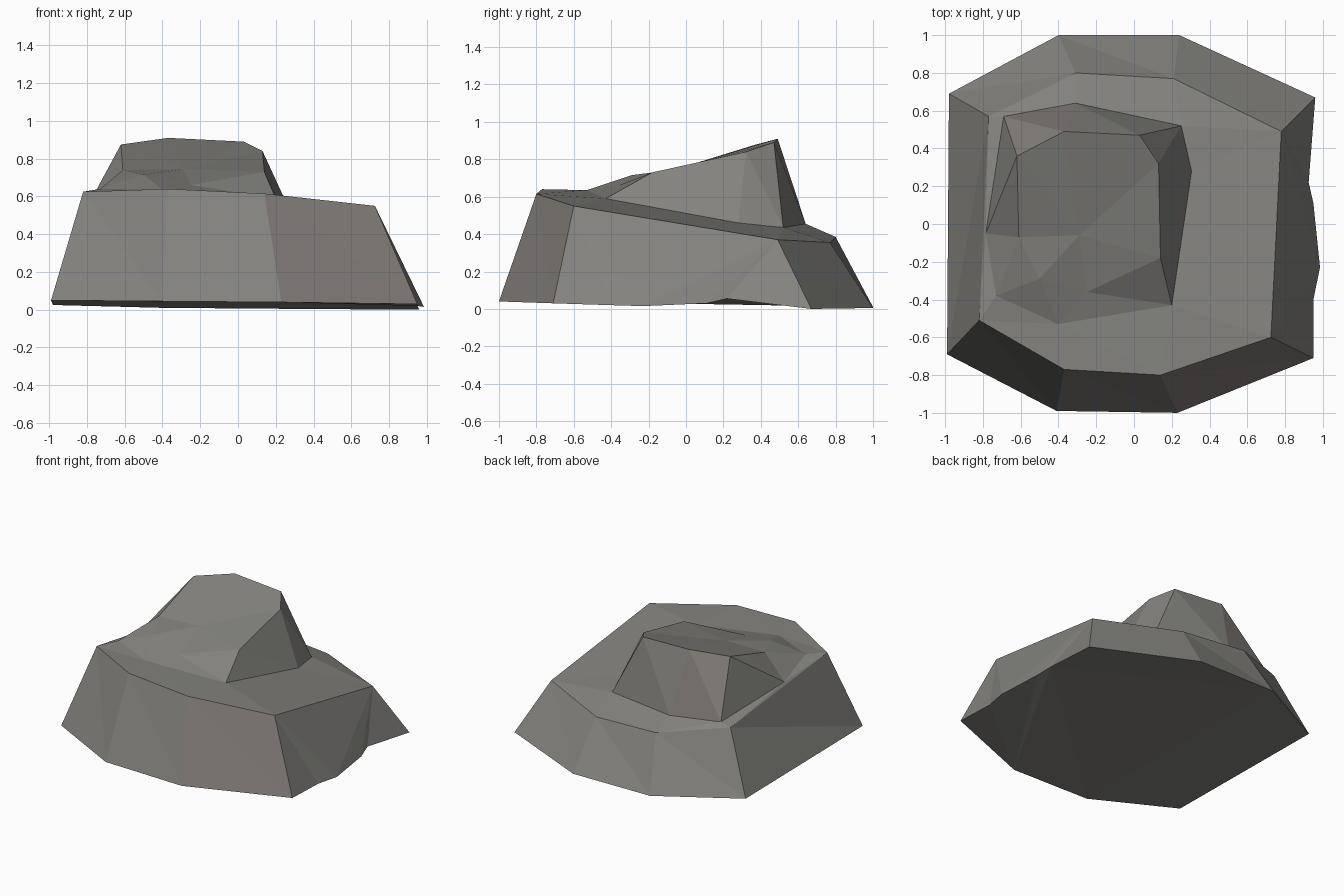
import bpy, bmesh

if "Cube" in bpy.data.objects:
    bpy.data.objects.remove(bpy.data.objects["Cube"])

# Colours
def material(name, rgb):
    m = bpy.data.materials.new(name)
    m.diffuse_color = (*rgb, 1)
    m.use_nodes = True
    m.node_tree.nodes["Principled BSDF"].inputs["Base Color"].default_value = m.diffuse_color
    return m

stone = material("grey stone", (0.23, 0.226, 0.21))
warm = material("warm grey stone", (0.225, 0.205, 0.19))

# Rings of the rock, counter-clockwise from the front right
GROUND = [(.23, -1, .04), (.95, -.71, .03), (.95, -.4, .02), (.985, -.23, .015),
          (.95, .11, .03), (.925, .22, .055), (.96, .67, .0), (.24, 1, .005),
          (-.4, 1, .01), (-.98, .69, .025), (-.99, -.69, .05), (-.41, -.99, .045)]
RIM = [(.14, -.8, .615), (.725, -.6, .55), (.78, .49, .37), (.21, .77, .355),
       (-.31, .8, .385), (-.77, .57, .46), (-.82, -.51, .625), (-.37, -.77, .64)]
FOOT = [(.2, -.43, .59), (.305, .28, .46), (.25, .52, .435), (-.31, .64, .455),
        (-.69, .57, .48), (-.785, -.05, .57), (-.73, -.38, .64), (-.4, -.53, .635)]
CROWN = [(.14, -.18, .73), (.13, .32, .84), (.03, .47, .89), (-.37, .49, .91),
         (-.62, .36, .875), (-.61, -.07, .74), (-.5, -.29, .715), (-.25, -.36, .66)]


def zip_rings(bm, outer, inner, steps):
    """Triangulate between two rings; 'o'/'i' says which ring advances."""
    o = i = 0
    for s in steps:
        a, b = outer[o % len(outer)], inner[i % len(inner)]
        if s == "o":
            o += 1
            bm.faces.new((a, outer[o % len(outer)], b))
        else:
            i += 1
            bm.faces.new((a, inner[i % len(inner)], b))


def finish(bm, name, warm_rule):
    bmesh.ops.recalc_face_normals(bm, faces=bm.faces[:])
    for f in bm.faces:
        f.material_index = int(warm_rule(f.normal, f.calc_center_median()))
    me = bpy.data.meshes.new(name)
    bm.to_mesh(me)
    bm.free()
    me.materials.append(stone)
    me.materials.append(warm)
    bpy.context.collection.objects.link(bpy.data.objects.new(name, me))


# One welded rock: underside, sloping walls, shelf, boulder walls, sloped crown
bm = bmesh.new()
ground, rim, foot, crown = [[bm.verts.new(p) for p in ring]
                            for ring in (GROUND, RIM, FOOT, CROWN)]
hub = bm.verts.new((-.29, -.06, .745))
under = bm.faces.new(ground[::-1])
zip_rings(bm, ground, rim, "oi" + "ooiooo" + "oi" * 6)
zip_rings(bm, rim, foot, "oioiooiioioiiooi")
zip_rings(bm, foot, crown, "oi" * 8)
for k in range(8):
    bm.faces.new((crown[k], crown[(k + 1) % 8], hub))
bmesh.ops.triangulate(bm, faces=[under])

# Warmer stone on the front right wall and the back left of the boulder
finish(bm, "rock", lambda n, c:
       (n.y < -.6 and .3 < n.x < .6 and c.x > .25) or
       (n.y > .4 and n.x < -.1 and c.z > .5 and c.x < -.3))
